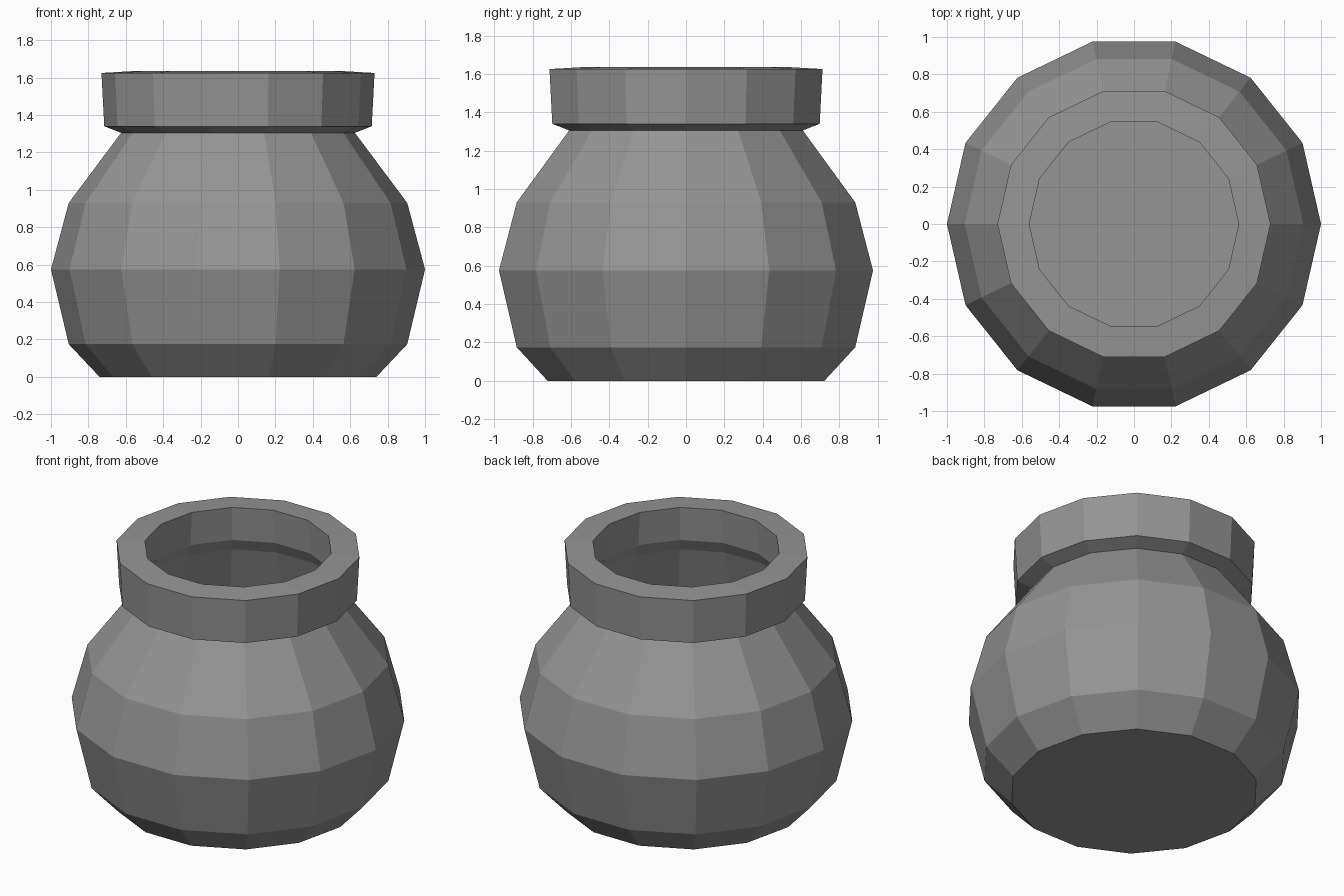
import bpy
import bmesh
from math import cos, sin, tau

cube = bpy.data.objects.get("Cube")
if cube:
    bpy.data.objects.remove(cube, do_unlink=True)

SIDES = 14

# Single clay-grey material
clay = bpy.data.materials.new("grey_clay")
clay.use_nodes = True
colour = (0.3, 0.3, 0.3, 1.0)
clay.diffuse_color = colour
clay.node_tree.nodes["Principled BSDF"].inputs["Base Color"].default_value = colour

# Wall profile (radius, height): outside going up, over the rim, inside going down
outside = [(0.74, 0), (0.905, 0.175), (1, 0.575), (0.905, 0.93),
           (0.625, 1.305), (0.715, 1.34), (0.73, 1.625)]
inside = [(0.56, 1.635), (0.575, 1.415), (0.615, 1.335), (0.75, 0.87),
          (0.83, 0.575), (0.755, 0.255), (0.67, 0.155)]


def lathe(name, profile, material):
    """Turn a profile into a faceted solid, closing both ends with flat caps."""
    bm = bmesh.new()
    rings = [[bm.verts.new((r * cos(tau * i / SIDES), r * sin(tau * i / SIDES), z))
              for i in range(SIDES)] for r, z in profile]
    for low, high in zip(rings, rings[1:]):
        for i in range(SIDES):
            j = (i + 1) % SIDES
            bm.faces.new((low[i], low[j], high[j], high[i]))
    bm.faces.new(rings[0][::-1])   # underside
    bm.faces.new(rings[-1])        # inner floor
    mesh = bpy.data.meshes.new(name)
    bm.to_mesh(mesh)
    bm.free()
    mesh.materials.append(material)
    obj = bpy.data.objects.new(name, mesh)
    bpy.context.collection.objects.link(obj)
    return obj


# Hollow round pot with a thick collar
lathe("pot", outside + inside, clay)
